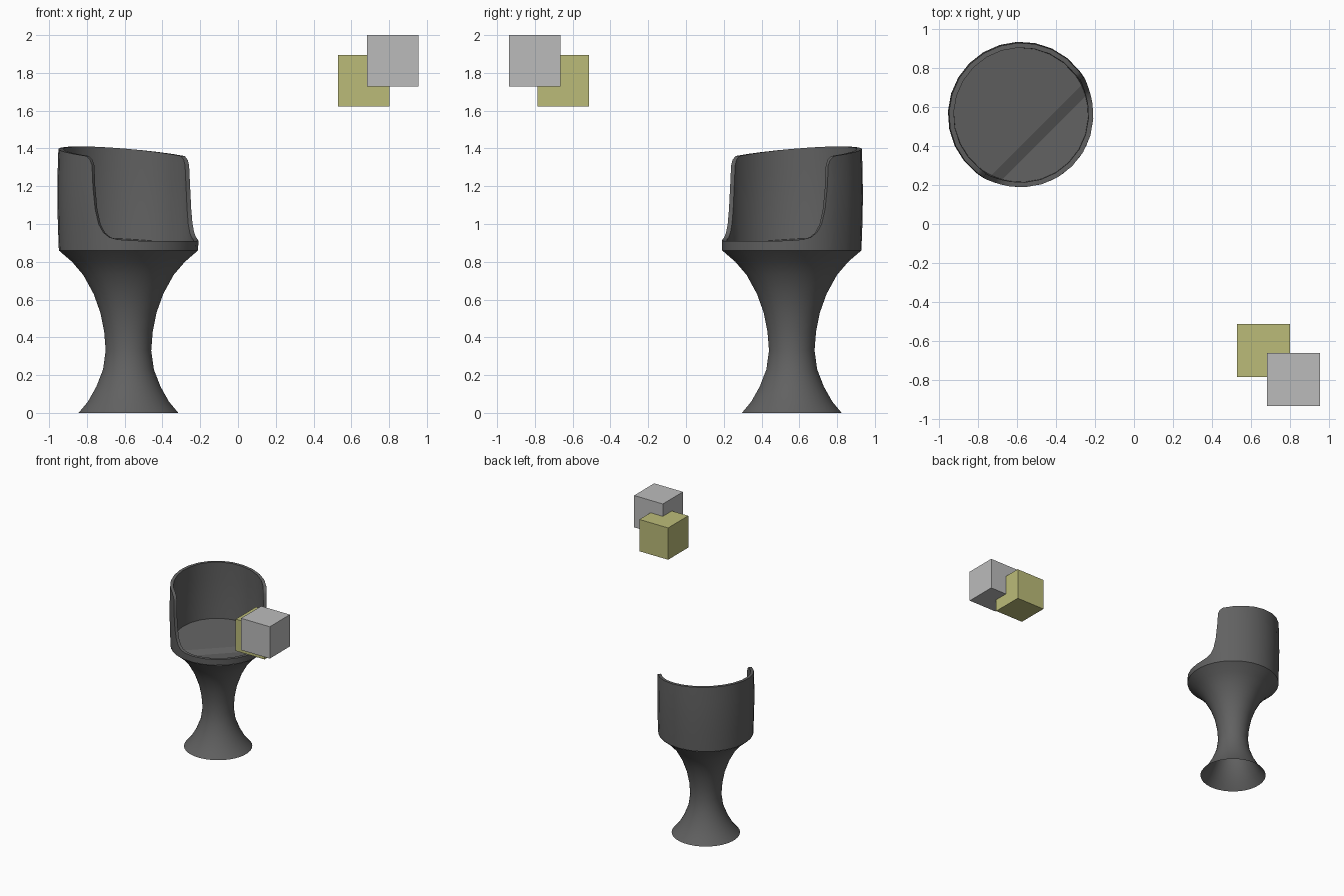
import bpy, bmesh
from math import sin, cos, pi, radians
from mathutils import Matrix

if "Cube" in bpy.data.objects:
    bpy.data.objects.remove(bpy.data.objects["Cube"], do_unlink=True)


def material(name, r, g, b):
    m = bpy.data.materials.new(name)
    m.use_nodes = True
    m.diffuse_color = (r, g, b, 1)
    m.node_tree.nodes["Principled BSDF"].inputs["Base Color"].default_value = (r, g, b, 1)
    return m


charcoal = material("charcoal", 0.12, 0.12, 0.12)
olive = material("olive", 0.5, 0.5, 0.19)
light_grey = material("light_grey", 0.5, 0.5, 0.5)

# The chair is built facing -y, then turned to face its corner
CHAIR = Matrix.Translation((-0.58, 0.56, 0)) @ Matrix.Rotation(radians(45), 4, "Z")


def finish(bm, name, mat, place, smooth=True):
    bmesh.ops.recalc_face_normals(bm, faces=bm.faces)
    mesh = bpy.data.meshes.new(name)
    bm.to_mesh(mesh)
    bm.free()
    mesh.materials.append(mat)
    ob = bpy.data.objects.new(name, mesh)
    ob.matrix_world = place
    bpy.context.collection.objects.link(ob)
    if smooth:
        bpy.ops.object.select_all(action="DESELECT")
        ob.select_set(True)
        bpy.context.view_layer.objects.active = ob
        bpy.ops.object.shade_smooth_by_angle(angle=radians(35))
    return ob


def ring_surface(columns, closed_section):
    """Join columns of points into a surface that goes all the way round."""
    bm = bmesh.new()
    cols = [[bm.verts.new(p) for p in col] for col in columns]
    n = len(cols[0])
    for i, a in enumerate(cols):
        b = cols[(i + 1) % len(cols)]
        for j in range(n if closed_section else n - 1):
            k = (j + 1) % n
            bm.faces.new((a[j], b[j], b[k], a[k]))
    return bm


def around(angle, r, z):
    """Point at an angle measured from the front of the chair."""
    return (r * sin(angle), -r * cos(angle), z)


# Trumpet shaped pedestal, open underneath
profile = [(0.265, 0), (0.215, 0.06), (0.17, 0.14), (0.135, 0.23), (0.121, 0.33),
           (0.129, 0.43), (0.149, 0.53), (0.185, 0.63), (0.24, 0.73), (0.3, 0.8), (0.37, 0.86)]
SIDES = 36
columns = [[around(2 * pi * i / SIDES, r, z) for r, z in profile] for i in range(SIDES)]
finish(ring_surface(columns, False), "pedestal", charcoal, CHAIR)

# Wrap-around back: low lip in front, rounded cut-out, high wall behind
edge = [(0, 0.91), (14, 0.91), (28, 0.91), (42, 0.912), (54, 0.918), (61, 0.93), (66, 0.955),
        (70, 1.0), (73, 1.08), (75, 1.2), (76, 1.31), (78, 1.34)]
edge += [(a, 1.366 + 0.12 * 0.37 * -cos(radians(a))) for a in (82, 96, 110, 124, 138, 152, 166, 180)]
edge += [(360 - a, z) for a, z in reversed(edge[1:-1])]
BASE, ROWS, THICK = 0.86, 4, 0.025


def wall_column(angle, top):
    heights = [BASE + (top - BASE) * i / ROWS for i in range(ROWS + 1)]
    radius = [0.369 + 0.008 * sin(pi * min(1, (z - BASE) / 0.6)) for z in heights]
    outer = [around(angle, r, z) for r, z in zip(radius, heights)]
    inner = [around(angle, r - THICK, z) for r, z in zip(radius, heights)]
    return outer + inner[::-1]


finish(ring_surface([wall_column(radians(a), z) for a, z in edge], True),
       "wraparound_back", charcoal, CHAIR)

# Seat: gently sloping pad with a step down to a shallow front
slope = [(-0.36, 0.93), (0.11, 0.89), (0.165, 0.865), (0.36, 0.872)]


def seat_height(f):
    for (f0, z0), (f1, z1) in zip(slope, slope[1:]):
        if f <= f1 + 1e-5:
            return z0 + (z1 - z0) * (f - f0) / (f1 - f0)
    return slope[-1][1]


bm = bmesh.new()
bmesh.ops.create_circle(bm, cap_ends=True, segments=SIDES, radius=0.352)
for f, _ in slope[1:3]:
    bmesh.ops.bisect_plane(bm, geom=bm.verts[:] + bm.edges[:] + bm.faces[:],
                           plane_co=(0, -f, 0), plane_no=(0, 1, 0))
for v in bm.verts:
    v.co.z = seat_height(-v.co.y)
if sum(f.normal.z for f in bm.faces) < 0:
    bmesh.ops.reverse_faces(bm, faces=bm.faces)
finish(bm, "seat", charcoal, CHAIR, smooth=False)

# Two overlapping floating blocks
for name, mat, centre in (("olive_block", olive, (0.665, -0.65, 1.758)),
                          ("grey_block", light_grey, (0.82, -0.8, 1.864))):
    bm = bmesh.new()
    bmesh.ops.create_cube(bm, size=0.272)
    finish(bm, name, mat, Matrix.Translation(centre), smooth=False)
